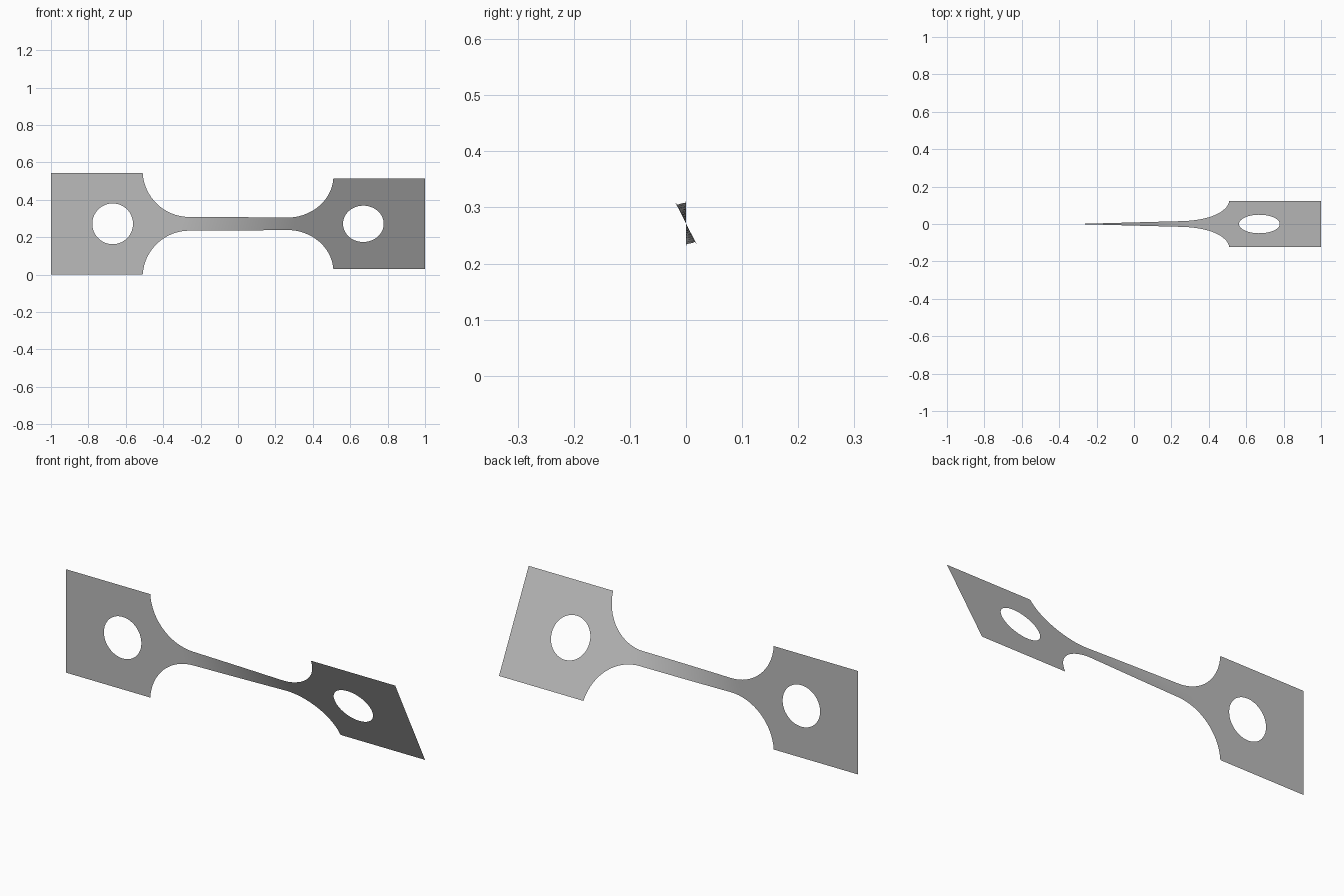
import bpy
import bmesh
from math import sin, cos, acos, atan2, radians

cube = bpy.data.objects.get("Cube")
if cube:
    bpy.data.objects.remove(cube, do_unlink=True)

HALF = 0.2715          # half height of the end tabs
NECK = 0.0365          # half height of the neck
FILLET = 0.25          # radius between neck and tab
ARC_X = 0.26           # where the neck starts to flare
HOLE_X, HOLE_R = 0.67, 0.109
TWIST, TWIST_X = radians(27), 0.31
N = 16                 # rows across the sheet

arc_end = acos((NECK + FILLET - HALF) / FILLET)
tab_x = ARC_X + FILLET * sin(arc_end)

bm = bmesh.new()


def vert(x, z):
    return bm.verts.new((x, 0, z))


def lerp(a, b, t):
    return a + (b - a) * t


# Neck with flared ends: columns of rows joined into quads
flare = [(ARC_X + FILLET * sin(a), NECK + FILLET * (1 - cos(a)))
         for a in (arc_end * i / N for i in range(N + 1))]
middle = [(lerp(-ARC_X, ARC_X, i / 24), NECK) for i in range(1, 24)]
stations = [(-x, h) for x, h in reversed(flare)] + middle + flare
columns = [[vert(x, lerp(-h, h, r / N)) for r in range(N + 1)]
           for x, h in stations]
for a, b in zip(columns, columns[1:]):
    for r in range(N):
        bm.faces.new((a[r], b[r], b[r + 1], a[r + 1]))


# End tabs: a rectangle joined to a round hole
def tab(side):
    corners = [(tab_x, -HALF), (1, -HALF), (1, HALF), (tab_x, HALF)]
    outer, inner = [], []
    for k in range(4):
        (x0, z0), (x1, z1) = corners[k], corners[(k + 1) % 4]
        for i in range(N):
            x, z = lerp(x0, x1, i / N), lerp(z0, z1, i / N)
            a = atan2(z, x - HOLE_X)
            outer.append(vert(side * x, z))
            inner.append(vert(side * (HOLE_X + HOLE_R * cos(a)),
                              HOLE_R * sin(a)))
    for i in range(len(outer)):
        j = (i + 1) % len(outer)
        bm.faces.new((outer[i], outer[j], inner[j], inner[i]))


for side in (-1, 1):
    tab(side)

bmesh.ops.remove_doubles(bm, verts=bm.verts, dist=0.0005)

# Twist the strip about its long axis
for v in bm.verts:
    t = min(max((v.co.x + TWIST_X) / (2 * TWIST_X), 0), 1)
    h = v.co.z
    v.co.y = -h * sin(TWIST * t)
    v.co.z = HALF + h * cos(TWIST * t)
bmesh.ops.recalc_face_normals(bm, faces=bm.faces)
bm.faces.ensure_lookup_table()
if bm.faces[0].normal.y > 0:
    bmesh.ops.reverse_faces(bm, faces=bm.faces)

mesh = bpy.data.meshes.new("twisted_strip")
bm.to_mesh(mesh)
bm.free()
strip = bpy.data.objects.new("twisted_strip", mesh)
bpy.context.collection.objects.link(strip)

# Plain grey metal
grey = bpy.data.materials.new("grey")
grey.use_nodes = True
grey.diffuse_color = (0.5, 0.5, 0.5, 1)
grey.node_tree.nodes["Principled BSDF"].inputs["Base Color"].default_value = (0.5, 0.5, 0.5, 1)
mesh.materials.append(grey)

bpy.context.view_layer.objects.active = strip
strip.select_set(True)
bpy.ops.object.shade_smooth_by_angle()
